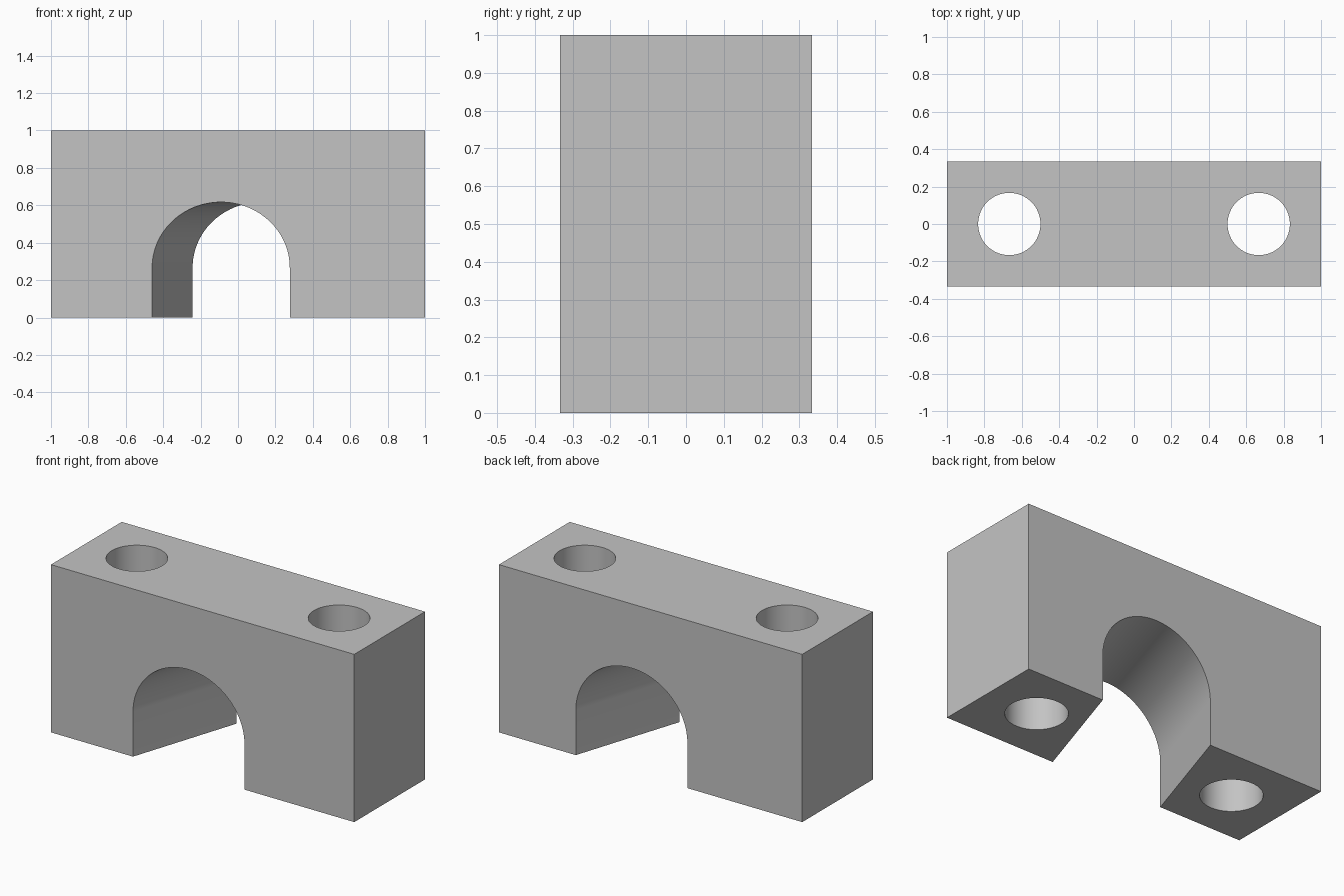
import bpy, bmesh, math

if "Cube" in bpy.data.objects:
    bpy.data.objects.remove(bpy.data.objects["Cube"], do_unlink=True)

LENGTH, DEPTH, HEIGHT = 2.0, 2 / 3, 1.0
HOLE_RADIUS, HOLE_X = 1 / 6, 2 / 3
ARCH_RADIUS, SPRING_HEIGHT = 0.35, 0.267
ARCH_X, ARCH_SKEW = 0.017, math.radians(18)

grey = bpy.data.materials.new("plain grey")
grey.use_nodes = True
grey.diffuse_color = (0.55, 0.55, 0.55, 1)
grey.node_tree.nodes["Principled BSDF"].inputs["Base Color"].default_value = grey.diffuse_color


def arch_cutter():
    """Round-topped prism running along y, turned to cross the block askew."""
    r, steps = ARCH_RADIUS, 48
    outline = [(-r, -0.5), (r, -0.5)]
    for i in range(steps + 1):
        a = math.pi * i / steps
        outline.append((r * math.cos(a), SPRING_HEIGHT + r * math.sin(a)))
    bm = bmesh.new()
    face = bm.faces.new([bm.verts.new((x, -1, z)) for x, z in outline])
    grown = bmesh.ops.extrude_face_region(bm, geom=[face])["geom"]
    bmesh.ops.translate(bm, vec=(0, 2, 0),
                        verts=[v for v in grown if isinstance(v, bmesh.types.BMVert)])
    bmesh.ops.recalc_face_normals(bm, faces=bm.faces)
    mesh = bpy.data.meshes.new("arch_cutter")
    bm.to_mesh(mesh)
    bm.free()
    cutter = bpy.data.objects.new("arch_cutter", mesh)
    bpy.context.collection.objects.link(cutter)
    cutter.location.x = ARCH_X
    cutter.rotation_euler.z = -ARCH_SKEW
    return cutter


def hole_cutter(x):
    bpy.ops.mesh.primitive_cylinder_add(vertices=64, radius=HOLE_RADIUS, depth=HEIGHT * 2,
                                        location=(x, 0, HEIGHT / 2))
    return bpy.context.object


# Solid block
bpy.ops.mesh.primitive_cube_add(size=1, location=(0, 0, HEIGHT / 2))
block = bpy.context.object
block.name = "arched_block"
block.scale = (LENGTH, DEPTH, HEIGHT)
bpy.ops.object.transform_apply(location=True, rotation=False, scale=True)
block.data.materials.append(grey)

# Skewed archway and the two vertical bolt holes
cutters = [arch_cutter(), hole_cutter(-HOLE_X), hole_cutter(HOLE_X)]
bpy.ops.object.select_all(action="DESELECT")
block.select_set(True)
bpy.context.view_layer.objects.active = block
for cutter in cutters:
    cutter.hide_render = True
    cutter.data.materials.append(grey)
    mod = block.modifiers.new("cut", "BOOLEAN")
    mod.operation = "DIFFERENCE"
    mod.solver = "EXACT"
    mod.object = cutter
    bpy.ops.object.modifier_apply(modifier=mod.name)
    bpy.data.objects.remove(cutter, do_unlink=True)

# Smooth bores with crisp edges
bpy.ops.object.shade_smooth_by_angle(angle=math.radians(30))
